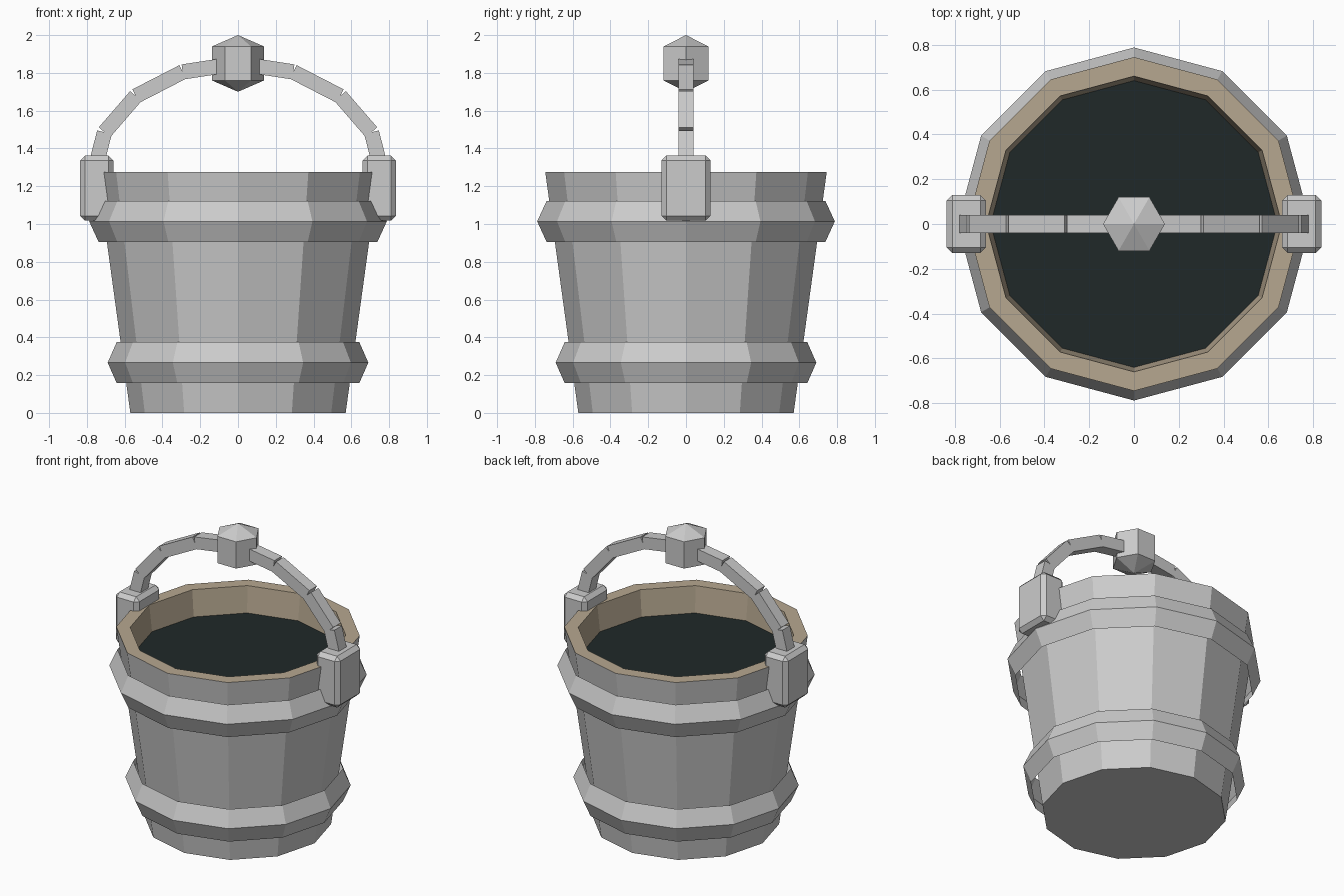
import bpy, bmesh
from math import cos, sin, pi, atan2, hypot

if "Cube" in bpy.data.objects:
    bpy.data.objects.remove(bpy.data.objects["Cube"])


def finish(bm, name, color=None):
    me = bpy.data.meshes.new(name)
    bm.to_mesh(me)
    bm.free()
    ob = bpy.data.objects.new(name, me)
    bpy.context.collection.objects.link(ob)
    if color:
        mat = bpy.data.materials.new(name + "_material")
        mat.diffuse_color = (*color, 1)
        mat.use_nodes = True
        mat.node_tree.nodes["Principled BSDF"].inputs["Base Color"].default_value = mat.diffuse_color
        me.materials.append(mat)
    return ob


def lathe(name, profile, sides=12, cap_bottom=False, color=None):
    """Faceted revolve of (radius, z) points around the z axis."""
    bm = bmesh.new()
    rings = []
    for r, z in profile:
        if r == 0:
            rings.append([bm.verts.new((0, 0, z))] * sides)
        else:
            rings.append([bm.verts.new((r * cos(2 * pi * k / sides),
                                        r * sin(2 * pi * k / sides), z))
                          for k in range(sides)])
    for a, b in zip(rings, rings[1:]):
        for k in range(sides):
            n = (k + 1) % sides
            corners = [a[k], a[n], b[n], b[k]]
            bm.faces.new(list(dict.fromkeys(corners)))
    if cap_bottom:
        bm.faces.new(rings[0][::-1])
    return finish(bm, name, color)


def box(name, loc, size, tilt=0, bevel=0):
    bm = bmesh.new()
    bmesh.ops.create_cube(bm, size=1)
    bmesh.ops.scale(bm, vec=size, verts=bm.verts)
    if bevel:
        bmesh.ops.bevel(bm, geom=bm.edges[:], offset=bevel, segments=1,
                        affect='EDGES')
    ob = finish(bm, name)
    ob.location = loc
    ob.rotation_euler.y = tilt
    return ob


# Tapered outer wall with closed base
lathe("bucket_wall", [(0.57, 0), (0.745, 1.275)], cap_bottom=True)

# Wooden rim and inner wall, then the liquid inside
lathe("wooden_lining", [(0.745, 1.275), (0.66, 1.275), (0.64, 1.10)],
      color=(0.47, 0.39, 0.28))
lathe("water", [(0.64, 1.10), (0, 1.10)], color=(0.014, 0.022, 0.022))

# Ridged hoops, open at top and bottom
lathe("lower_hoop", [(0.642, 0.157), (0.69, 0.266), (0.642, 0.375)])
lathe("upper_hoop", [(0.738, 0.905), (0.788, 1.014), (0.738, 1.122)])

# Handle lugs on both sides
for side, label in ((-1, "left"), (1, "right")):
    box(label + "_lug", (side * 0.748, 0, 1.19), (0.176, 0.26, 0.345),
        bevel=0.026)

# Handle: straight bars along a half ellipse
path = [(0.765 * cos(pi * i / 8), 1.26 + 0.59 * sin(pi * i / 8))
        for i in range(9)]
for i, ((x0, z0), (x1, z1)) in enumerate(zip(path, path[1:])):
    box(f"handle_bar_{i + 1}", ((x0 + x1) / 2, 0, (z0 + z1) / 2),
        (hypot(x1 - x0, z1 - z0), 0.08, 0.08), tilt=-atan2(z1 - z0, x1 - x0))

# Hexagonal grip knob with pointed ends
lathe("handle_knob", [(0, 1.70), (0.138, 1.76), (0.138, 1.94), (0, 2.0)],
      sides=6)
